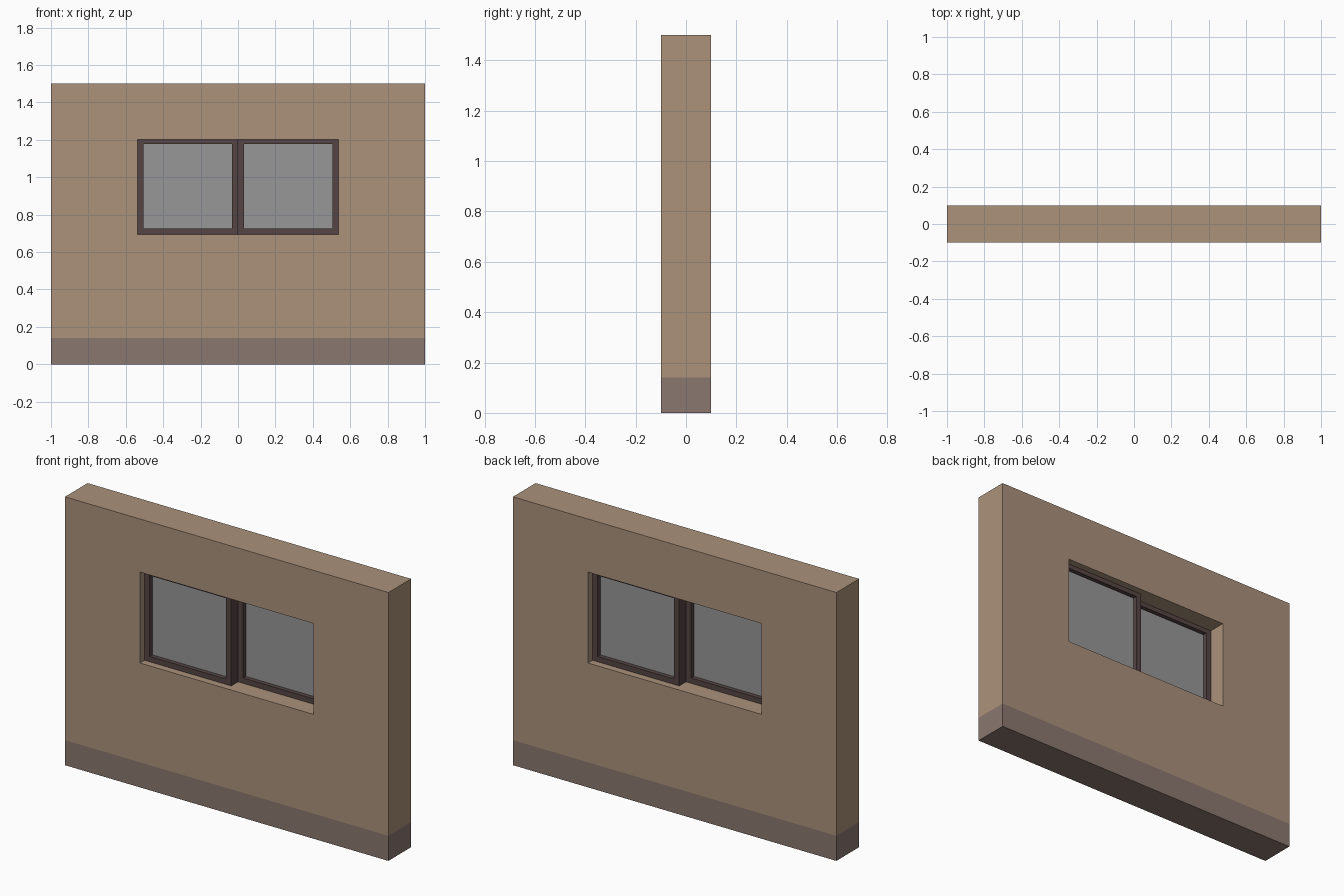
import bpy, bmesh

if "Cube" in bpy.data.objects:
    bpy.data.objects.remove(bpy.data.objects["Cube"])


def material(name, srgb):
    m = bpy.data.materials.new(name)
    lin = [((c / 255 + 0.055) / 1.055) ** 2.4 for c in srgb]
    m.diffuse_color = (*lin, 1)
    m.use_nodes = True
    m.node_tree.nodes["Principled BSDF"].inputs["Base Color"].default_value = m.diffuse_color
    return m


WALL = material("tan_plaster", (171, 146, 123))
BASE = material("mauve_brown_base", (139, 119, 112))
FRAME = material("dark_brown_frame", (86, 69, 69))
GLASS = material("grey_glass", (151, 151, 151))


def panel(name, xs, zs, y0, y1, mats, hole=()):
    """Flat grid in x and z with some cells left open, extruded from y0 to y1."""
    bm = bmesh.new()
    v = [[bm.verts.new((x, y0, z)) for z in zs] for x in xs]
    for i in range(len(xs) - 1):
        for j in range(len(zs) - 1):
            if (i, j) not in hole:
                bm.faces.new((v[i][j], v[i + 1][j], v[i + 1][j + 1], v[i][j + 1]))
    ret = bmesh.ops.extrude_face_region(bm, geom=bm.faces[:])
    moved = [g for g in ret["geom"] if isinstance(g, bmesh.types.BMVert)]
    bmesh.ops.translate(bm, verts=moved, vec=(0, y1 - y0, 0))
    loose = [x for x in bm.verts if not x.link_faces]
    bmesh.ops.delete(bm, geom=loose, context='VERTS')
    bmesh.ops.recalc_face_normals(bm, faces=bm.faces[:])
    # the second material, if any, goes on the low skirting band
    if len(mats) > 1:
        for f in bm.faces:
            f.material_index = int(f.calc_center_median().z < 0.14)
    me = bpy.data.meshes.new(name)
    bm.to_mesh(me)
    bm.free()
    for m in mats:
        me.materials.append(m)
    ob = bpy.data.objects.new(name, me)
    bpy.context.collection.objects.link(ob)
    return ob


HALF, Z0, Z1 = 0.536, 0.695, 1.203   # window opening
BAR = 0.032                          # sash bar width

# wall with opening and coloured base band
panel("wall", [-1, -HALF, HALF, 1], [0, 0.14, Z0, Z1, 1.5], -0.1, 0.1,
      [WALL, BASE], hole={(1, 2)})

# two sliding sashes, the left one in front of the right one
for side, x0, x1, y in (("left", -HALF, 0, -0.03), ("right", 0, HALF, 0.03)):
    panel(side + "_sash", [x0, x0 + BAR, x1 - BAR, x1],
          [Z0, Z0 + 0.03, Z1 - 0.026, Z1], y - 0.03, y + 0.03, [FRAME], hole={(1, 1)})
    panel(side + "_glass", [x0 + BAR, x1 - BAR], [Z0 + 0.03, Z1 - 0.026],
          y - 0.006, y + 0.006, [GLASS])
